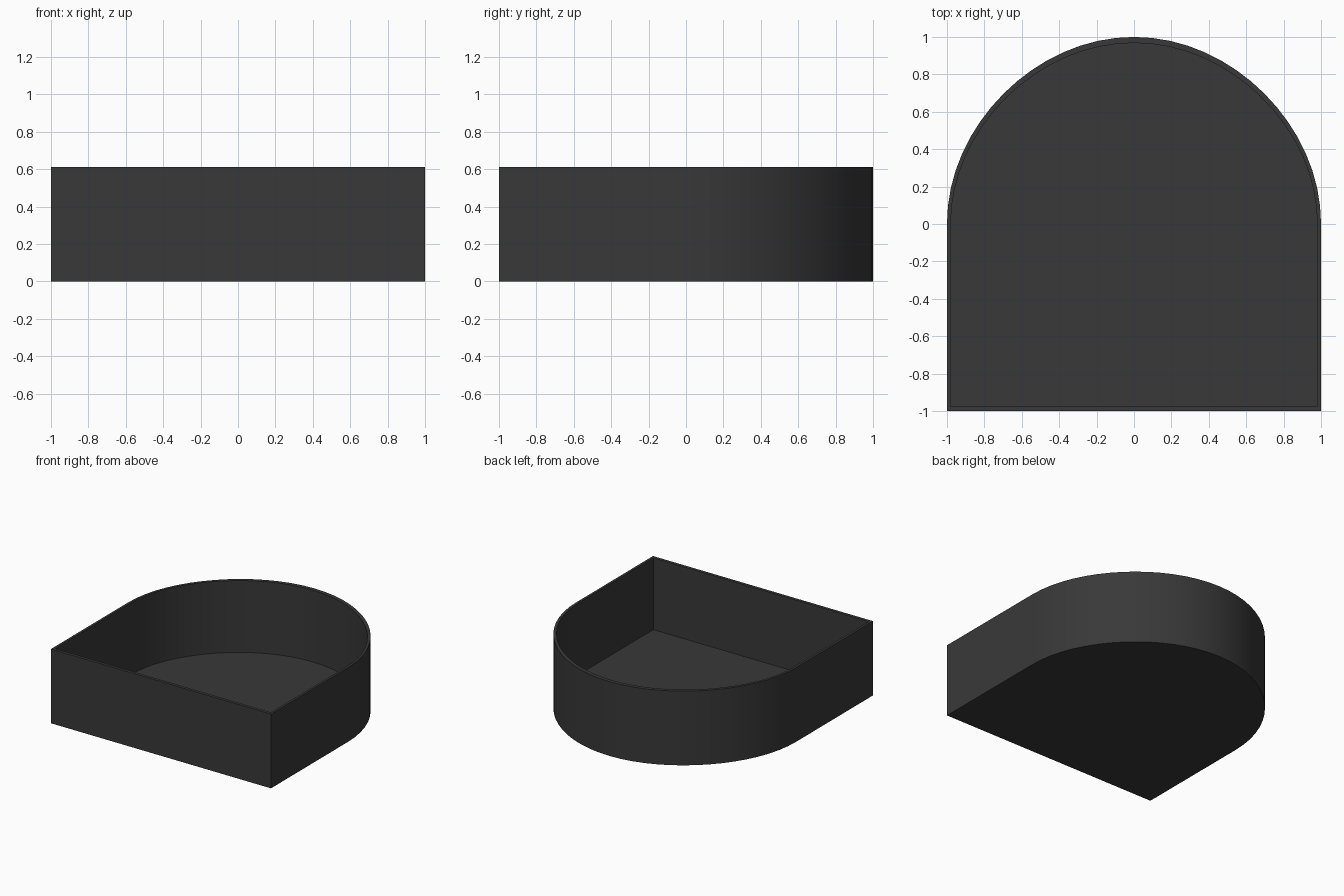
import bpy, bmesh, math

if "Cube" in bpy.data.objects:
    bpy.data.objects.remove(bpy.data.objects["Cube"])

HEIGHT, FLOOR, SEGS = 0.61, 0.02, 32


def outline(side, front, crown):
    """Arch-shaped outline: square front corners, rounded back."""
    pts = [(-side, -front), (side, -front)]
    for i in range(SEGS + 1):
        a = math.pi * i / SEGS
        r = 1 - 0.014 * math.sin(2 * a) ** 2
        pts.append((side * r * math.cos(a), crown * r * math.sin(a)))
    return pts


mat = bpy.data.materials.new("charcoal")
mat.diffuse_color = (0.04, 0.04, 0.04, 1)
mat.use_nodes = True
mat.node_tree.nodes["Principled BSDF"].inputs["Base Color"].default_value = mat.diffuse_color

bm = bmesh.new()


def ring(pts, z):
    return [bm.verts.new((x, y, z)) for x, y in pts]


def bridge(a, b):
    n = len(a)
    for i in range(n):
        j = (i + 1) % n
        bm.faces.new((a[i], a[j], b[j], b[i]))


# Outer wall, rim, inner wall, floor and underside
outer = outline(1.0, 1.0, 1.0)
inner = outline(0.98, 0.975, 0.968)
o0, o1 = ring(outer, 0), ring(outer, HEIGHT)
i1, i0 = ring(inner, HEIGHT), ring(inner, FLOOR)
bridge(o0, o1)
bridge(o1, i1)
bridge(i1, i0)
bm.faces.new(i0)
bm.faces.new(o0[::-1])
bmesh.ops.recalc_face_normals(bm, faces=bm.faces)

me = bpy.data.meshes.new("arched_tray")
bm.to_mesh(me)
bm.free()
me.materials.append(mat)
tray = bpy.data.objects.new("arched_tray", me)
bpy.context.collection.objects.link(tray)

# Smooth curved wall, sharp edges
bpy.context.view_layer.objects.active = tray
tray.select_set(True)
bpy.ops.object.shade_smooth_by_angle(angle=math.radians(30))
